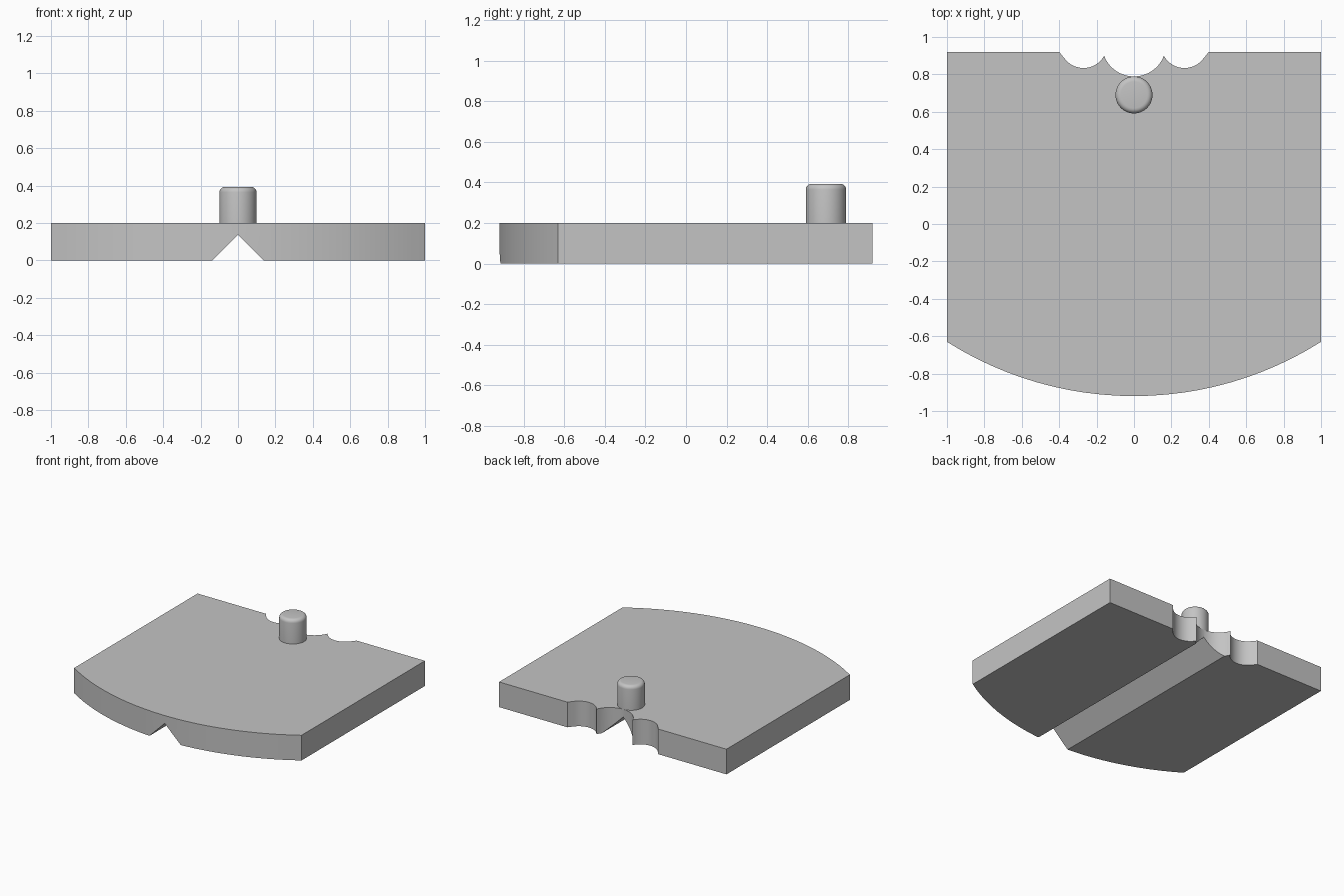
import bpy, bmesh, math

cube = bpy.data.objects.get("Cube")
if cube:
    bpy.data.objects.remove(cube, do_unlink=True)

grey = bpy.data.materials.new("plain grey")
GREY = (0.55, 0.55, 0.55, 1)
grey.diffuse_color = GREY
grey.use_nodes = True
grey.node_tree.nodes["Principled BSDF"].inputs["Base Color"].default_value = GREY


def arc(cx, cy, r, start, end, steps):
    """Points on an arc, angles in degrees."""
    angles = [math.radians(start + (end - start) * i / steps) for i in range(steps + 1)]
    return [(cx + r * math.cos(a), cy + r * math.sin(a)) for a in angles]


def make_object(name, bm):
    bmesh.ops.recalc_face_normals(bm, faces=bm.faces)
    mesh = bpy.data.meshes.new(name)
    bm.to_mesh(mesh)
    bm.free()
    obj = bpy.data.objects.new(name, mesh)
    bpy.context.collection.objects.link(obj)
    mesh.materials.append(grey)
    return obj


def prism(name, points, offset):
    """Extrude a closed outline along an offset vector."""
    bm = bmesh.new()
    face = bm.faces.new([bm.verts.new(p) for p in points])
    moved = bmesh.ops.extrude_face_region(bm, geom=[face], use_keep_orig=True)
    verts = [g for g in moved["geom"] if isinstance(g, bmesh.types.BMVert)]
    bmesh.ops.translate(bm, verts=verts, vec=offset)
    return make_object(name, bm)


def select_only(obj):
    bpy.ops.object.select_all(action='DESELECT')
    obj.select_set(True)
    bpy.context.view_layer.objects.active = obj


# Plate outline: curved front edge, then the scalloped back edge
THICK, BACK = 0.2, 0.92
front_half = math.degrees(math.asin(1 / 1.87))
front = arc(0, 0.95, 1.87, 270 - front_half, 270 + front_half, 24)
side_scallop = arc(0.27, 0.96, 0.126, 318, 209, 14)
middle_scallop = arc(0, 0.96, 0.171, 339, 201, 20)
right_scallop = [(-x, y) for x, y in reversed(side_scallop)]
outline = (front + [(1, BACK), (0.4, BACK)] + side_scallop + middle_scallop
           + right_scallop + [(-0.4, BACK), (-1, BACK)])
plate = prism("plate", [(x, y, 0) for x, y in outline], (0, 0, THICK))

# V groove along the underside
D = 0.138
cutter = prism("groove_cutter",
               [(-D - 0.1, -1.2, -0.1), (D + 0.1, -1.2, -0.1), (0, -1.2, D)], (0, 2.4, 0))
cutter.hide_render = True
cut = plate.modifiers.new("groove", 'BOOLEAN')
cut.operation = 'DIFFERENCE'
cut.solver = 'EXACT'
cut.object = cutter
select_only(plate)
bpy.ops.object.modifier_apply(modifier=cut.name)
bpy.data.objects.remove(cutter, do_unlink=True)

# Round pin with a softened top rim
bm = bmesh.new()
bmesh.ops.create_cone(bm, cap_ends=True, segments=48, radius1=0.099, radius2=0.099, depth=0.2)
rim = [e for e in bm.edges if all(v.co.z > 0 for v in e.verts)]
bmesh.ops.bevel(bm, geom=rim, offset=0.028, segments=5, profile=0.5, affect='EDGES')
bmesh.ops.translate(bm, verts=bm.verts, vec=(0, 0.69, 0.293))
pin = make_object("pin", bm)

for obj in (plate, pin):
    select_only(obj)
    bpy.ops.object.shade_smooth_by_angle(angle=math.radians(30))
